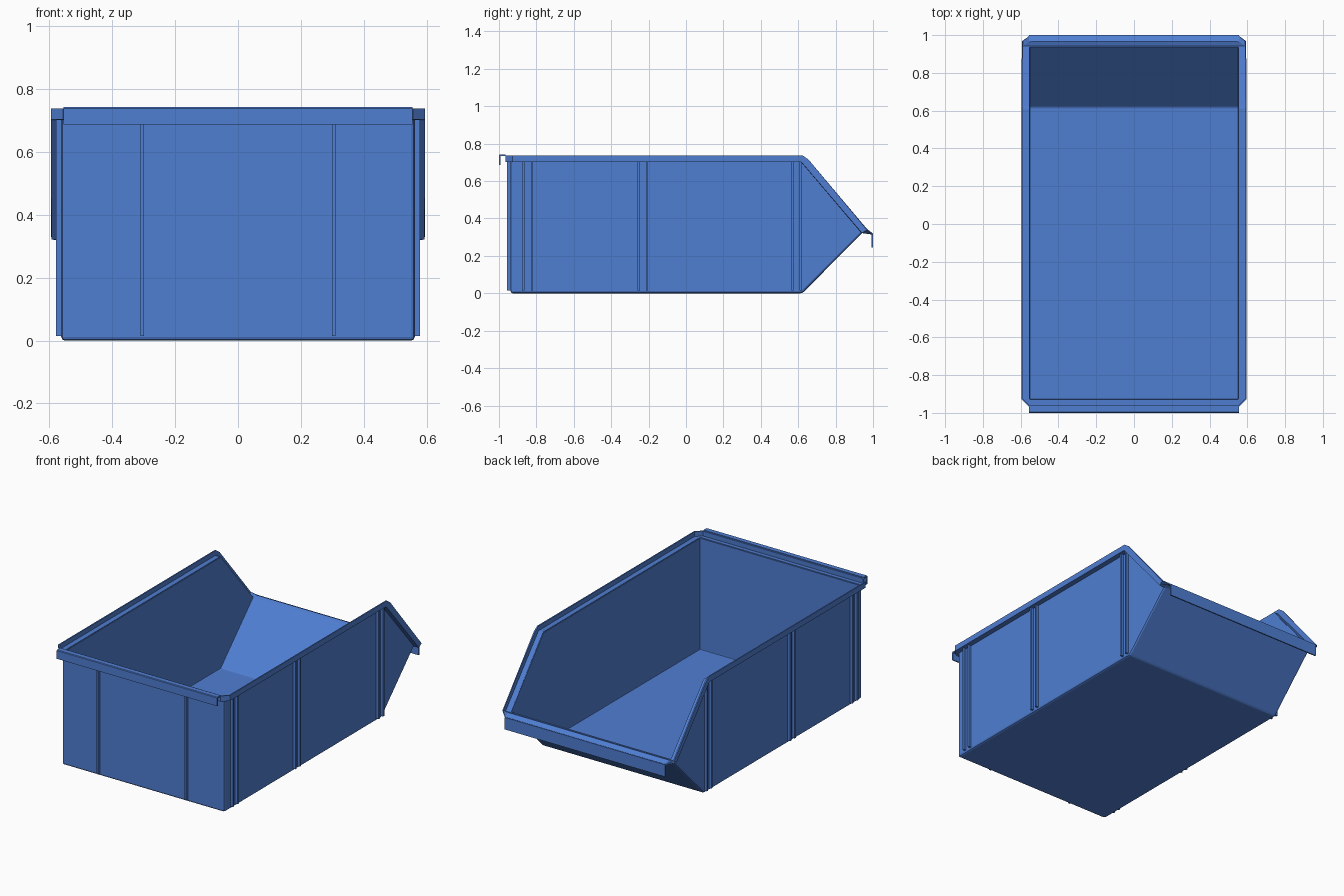
import bpy, bmesh

if "Cube" in bpy.data.objects:
    bpy.data.objects.remove(bpy.data.objects["Cube"])

blue = bpy.data.materials.new("blue_plastic")
blue.diffuse_color = (0.08, 0.21, 0.65, 1)
blue.use_nodes = True
blue.node_tree.nodes["Principled BSDF"].inputs["Base Color"].default_value = blue.diffuse_color


def finish(name, bm, mirror=False, thick=0, offset=-1.0):
    me = bpy.data.meshes.new(name)
    bm.to_mesh(me)
    bm.free()
    ob = bpy.data.objects.new(name, me)
    bpy.context.collection.objects.link(ob)
    me.materials.append(blue)
    if mirror:
        m = ob.modifiers.new("mirror", 'MIRROR')
        m.use_clip = True
    if thick:
        s = ob.modifiers.new("thickness", 'SOLIDIFY')
        s.thickness, s.offset = thick, offset
    return ob


def prism(profile, x0, x1):
    """Closed extrusion of a (y, z) profile along x."""
    bm = bmesh.new()
    face = bm.faces.new([bm.verts.new((x0, y, z)) for y, z in profile])
    ext = bmesh.ops.extrude_face_region(bm, geom=[face])
    vs = [g for g in ext["geom"] if isinstance(g, bmesh.types.BMVert)]
    bmesh.ops.translate(bm, verts=vs, vec=(x1 - x0, 0, 0))
    bmesh.ops.recalc_face_normals(bm, faces=bm.faces)
    return bm


def box(name, x, y, z, mirror=True):
    prof = [(y[0], z[0]), (y[1], z[0]), (y[1], z[1]), (y[0], z[1])]
    return finish(name, prism(prof, *x), mirror)


# Bin shell: extruded side profile, open on the top and the sloping front
bm = prism([(-0.938, 0), (0.622, 0), (0.945, 0.325), (0.618, 0.705),
            (-0.938, 0.705)], -0.562, 0.562)
bm.normal_update()
opening = [f for f in bm.faces if f.normal.z > 0.3]
bmesh.ops.delete(bm, geom=opening, context='FACES')
bmesh.ops.bevel(bm, geom=[e for e in bm.edges if len(e.link_faces) == 2],
                offset=0.012, segments=2, profile=0.5, affect='EDGES')
finish("bin_shell", bm, thick=0.01)

# Stepped rim: each station holds inner edge, outer ledge edge, lip top
stations = [
    [(0, -0.932, 0.705), (0, -0.962, 0.705), (0, -0.962, 0.738)],
    [(0.555, -0.932, 0.705), (0.555, -0.962, 0.705), (0.555, -0.962, 0.738)],
    [(0.555, -0.932, 0.705), (0.591, -0.927, 0.705), (0.591, -0.927, 0.738)],
    [(0.555, 0.612, 0.705), (0.591, 0.612, 0.705), (0.591, 0.622, 0.738)],
    [(0.555, 0.620, 0.702), (0.591, 0.620, 0.702), (0.591, 0.655, 0.715)],
    [(0.555, 0.940, 0.325), (0.591, 0.942, 0.325), (0.591, 0.967, 0.342)],
    [(0.555, 0.943, 0.325), (0.555, 0.965, 0.333), (0.555, 0.996, 0.318)],
    [(0, 0.943, 0.325), (0, 0.965, 0.333), (0, 0.996, 0.318)],
]
bm = bmesh.new()
rows = [[bm.verts.new(p) for p in st] for st in stations]
for a, b in zip(rows, rows[1:]):
    for i in range(2):
        bm.faces.new((a[i], a[i + 1], b[i + 1], b[i]))
bmesh.ops.remove_doubles(bm, verts=bm.verts, dist=0.0005)
bmesh.ops.recalc_face_normals(bm, faces=bm.faces)
finish("stepped_rim", bm, True, 0.008, 0)

# Hooked grip lips at both ends
finish("rear_hook", prism([(-0.966, 0.742), (-0.996, 0.742), (-1, 0.738),
                           (-1, 0.687), (-0.992, 0.687), (-0.992, 0.734),
                           (-0.966, 0.734)], -0.555, 0.555))
box("front_hook", (-0.555, 0.555), (0.992, 1.0), (0.245, 0.32), False)

# Vertical stiffening ribs
for i, y in enumerate((-0.87, -0.824, -0.253, -0.209, 0.57, 0.613)):
    box(f"side_rib_{i + 1}", (0.555, 0.579), (y - 0.006, y + 0.006), (0.015, 0.702))
box("end_rib", (0.298, 0.310), (-0.956, -0.93), (0.015, 0.702))
